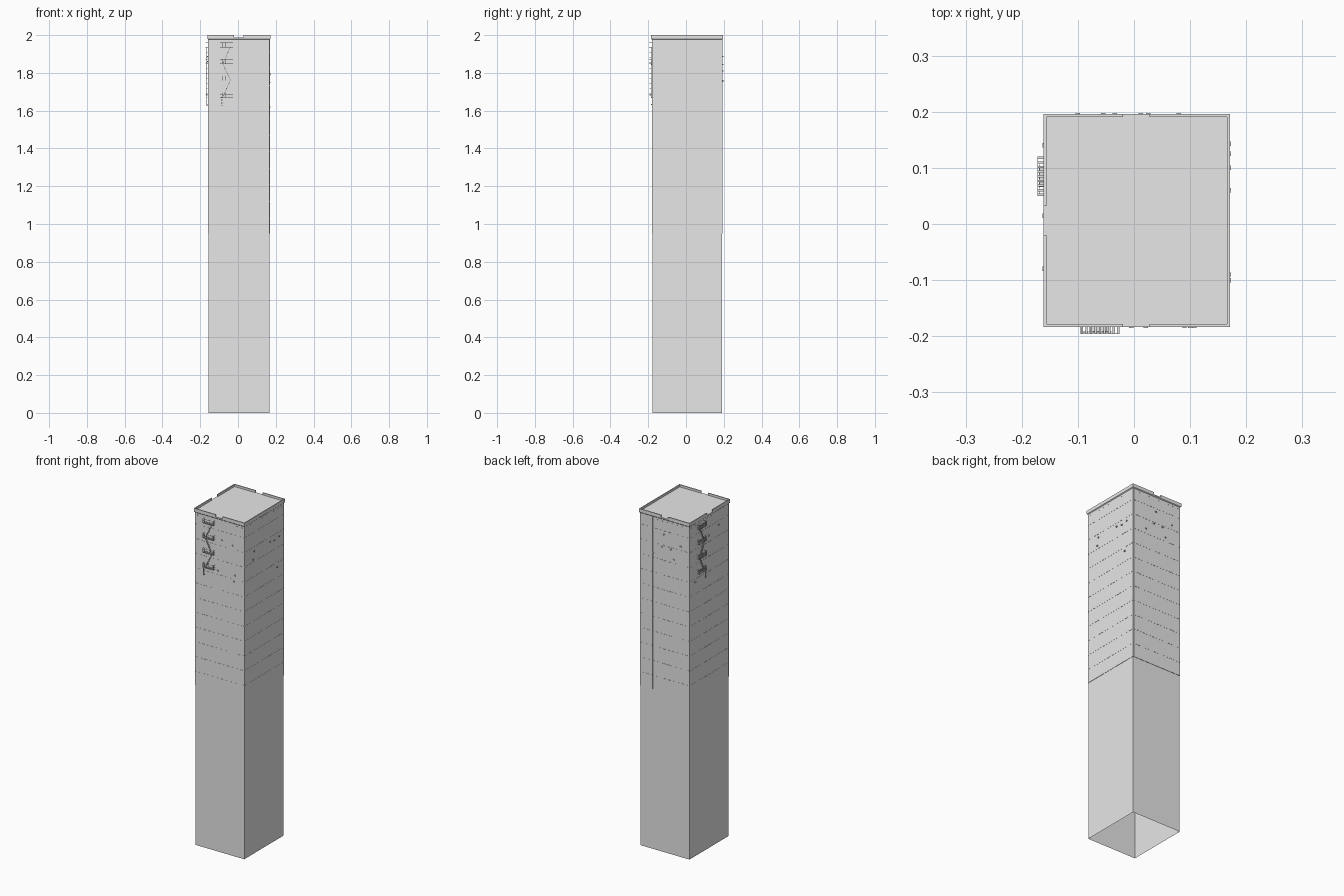
import bpy, bmesh
from mathutils import Vector

if "Cube" in bpy.data.objects:
    bpy.data.objects.remove(bpy.data.objects["Cube"])

CX, CY = 0.005, 0.006            # tower axis
LOW, UP, CAP = (0.1608, 0.1840), (0.1625, 0.1860), (0.1665, 0.1900)
STEP = 0.0877                    # storey height

grey = bpy.data.materials.new("concrete_grey")
grey.diffuse_color = (0.8, 0.8, 0.8, 1)
grey.use_nodes = True
grey.node_tree.nodes["Principled BSDF"].inputs["Base Color"].default_value = grey.diffuse_color


def finish(bm, name):
    me = bpy.data.meshes.new(name)
    bm.to_mesh(me)
    bm.free()
    me.materials.append(grey)
    ob = bpy.data.objects.new(name, me)
    bpy.context.collection.objects.link(ob)
    return ob


def box(bm, a, b):
    """Axis aligned box between two opposite corners."""
    a, b = Vector(a), Vector(b)
    c, s = (a + b) / 2, b - a
    vs = bmesh.ops.create_cube(bm, size=1)["verts"]
    for v in vs:
        v.co = Vector((c[i] + v.co[i] * abs(s[i]) for i in range(3)))


def on_wall(face, u, d, z):
    """Point on a wall: u along it, d outwards, z up."""
    return {"front": (u, CY - UP[1] - d, z), "back": (u, CY + UP[1] + d, z),
            "left": (CX - UP[0] - d, u, z), "right": (CX + UP[0] + d, u, z)}[face]


def wall_box(bm, face, u, d, z):
    box(bm, on_wall(face, u[0], d[0], z[0]), on_wall(face, u[1], d[1], z[1]))


def slope(bm, face, u0, z0, u1, z1, d, t):
    """Sloping slab of thickness t running along a wall."""
    vs = [[bm.verts.new(on_wall(face, u, dd, z)) for u, z in
           ((u0, z0), (u1, z1), (u1, z1 + t), (u0, z0 + t))] for dd in d]
    bm.faces.new(vs[0])
    bm.faces.new(vs[1][::-1])
    for i in range(4):
        j = (i + 1) % 4
        bm.faces.new((vs[0][j], vs[0][i], vs[1][i], vs[1][j]))
    bmesh.ops.recalc_face_normals(bm, faces=bm.faces)


# Tower walls, open underneath, with overhanging cornice and roof deck
bm = bmesh.new()
prev = None
for (hx, hy), z in ((LOW, 0), (LOW, 0.95), (UP, 0.95), (UP, 1.976), (CAP, 1.98), (CAP, 1.987)):
    ring = [bm.verts.new((CX + sx * hx, CY + sy * hy, z))
            for sx, sy in ((-1, -1), (1, -1), (1, 1), (-1, 1))]
    if prev:
        for i in range(4):
            j = (i + 1) % 4
            bm.faces.new((prev[i], prev[j], ring[j], ring[i]))
    prev = ring
bm.faces.new(prev)
finish(bm, "tower_walls")

# Parapet with a gap in three sides
bm = bmesh.new()
X0, X1, Y0, Y1 = CX - CAP[0], CX + CAP[0], CY - CAP[1], CY + CAP[1]
W, Z0, Z1 = 0.0055, 1.987, 2.0
for ya, yb in ((Y0, Y0 + W), (Y1 - W, Y1)):
    box(bm, (X0, ya, Z0), (-0.02, yb, Z1))
    box(bm, (0.028, ya, Z0), (X1, yb, Z1))
box(bm, (X0, Y0 + W, Z0), (X0 + W, -0.02, Z1))
box(bm, (X0, 0.032, Z0), (X0 + W, Y1 - W, Z1))
box(bm, (X1 - W, Y0 + W, Z0), (X1, Y1 - W, Z1))
finish(bm, "parapet")

# Broken string courses at every storey, small brackets below the cornice
for face in ("front", "back", "left", "right"):
    c, h = (CX, UP[0]) if face in ("front", "back") else (CY, UP[1])
    bm = bmesh.new()
    n = 10
    for k in range(11):
        z = 1.03 + STEP * k
        for i in range(n):
            u = c - h + 2 * h * i / n
            wall_box(bm, face, (u + 0.003, u + 2 * h / n - 0.003), (0, 0.0008), (z, z + 0.003))
    for i in range(n):
        u = c - h + 2 * h * (i + 0.5) / n
        wall_box(bm, face, (u - 0.003, u + 0.003), (0, 0.0012), (1.962, 1.966))
    finish(bm, face + "_string_courses")

# Drain pipes
bm = bmesh.new()
for face, u, top in (("back", 0.085, 1.976), ("back", 0.163, 1.976), ("left", 0.08, 1.66),
                     ("left", -0.176, 1.976), ("right", -0.145, 1.976)):
    wall_box(bm, face, (u - 0.0015, u + 0.0015), (0, 0.002), (0.95, top))
finish(bm, "drain_pipes")

# Window air conditioners
bm = bmesh.new()
units = {
    "front": ((0.021, 1.857), (0.09, 1.845), (-0.005, 1.67), (0.107, 1.67), (0.1, 1.633)),
    "right": ((-0.09, 1.797), (-0.1, 1.75), (0.06, 1.797), (0.1, 1.79), (0.143, 1.797), (0.125, 1.62)),
    "back": ((0.012, 1.887), (-0.034, 1.81), (0.025, 1.81), (-0.1, 1.845), (-0.055, 1.755), (0.08, 1.76)),
    "left": ((-0.08, 1.887), (0.015, 1.86), (0.14, 1.63)),
}
for face, spots in units.items():
    for u, z in spots:
        wall_box(bm, face, (u - 0.004, u + 0.004), (0, 0.0055), (z - 0.003, z + 0.003))
finish(bm, "air_conditioners")


# Fire escapes: landings, railings, zigzag flights and a drop ladder
def fire_escape(face, u0, u1, depth):
    bm = bmesh.new()
    t = 0.001
    levels = [1.672 + STEP * k for k in range(4)]
    for k, z in enumerate(levels):
        # slatted landing
        for i in range(9):
            u = u0 + (u1 - u0 - 0.004) * i / 8
            wall_box(bm, face, (u, u + 0.004), (0, depth), (z, z + t))
        for d in (0.002, depth - t):
            wall_box(bm, face, (u0, u1), (d, d + t), (z - t, z + t))
        # railing
        for zr in (z + 0.012, z + 0.024):
            wall_box(bm, face, (u0, u1), (depth - t, depth), (zr, zr + t))
            for u in (u0, u1 - t):
                wall_box(bm, face, (u, u + t), (0, depth), (zr, zr + t))
        for i in range(6):
            u = u0 + (u1 - u0 - t) * i / 5
            wall_box(bm, face, (u, u + t), (depth - t, depth), (z, z + 0.024))
        # flight up to the next landing
        if k < 3:
            a, b = u0 + 0.014, u1 - 0.014
            if k % 2:
                a, b = b, a
            for d in (0.003, depth - 0.004):
                slope(bm, face, a, z, b, z + STEP, (d, d + t), 0.003)
            for i in range(1, 10):
                u, zs = a + (b - a) * i / 10, z + STEP * i / 10
                wall_box(bm, face, (u - 0.002, u + 0.002), (0.003, depth - 0.003), (zs, zs + t))
    # drop ladder
    for u in (u0 + 0.004, u0 + 0.012):
        wall_box(bm, face, (u, u + t), (depth - 0.004, depth - 0.003), (1.625, 1.672))
    for i in range(6):
        z = 1.628 + 0.008 * i
        wall_box(bm, face, (u0 + 0.004, u0 + 0.013), (depth - 0.004, depth - 0.003), (z, z + t))
    finish(bm, face + "_fire_escape")


fire_escape("front", -0.095, -0.026, 0.016)
fire_escape("left", 0.05, 0.12, 0.0145)
